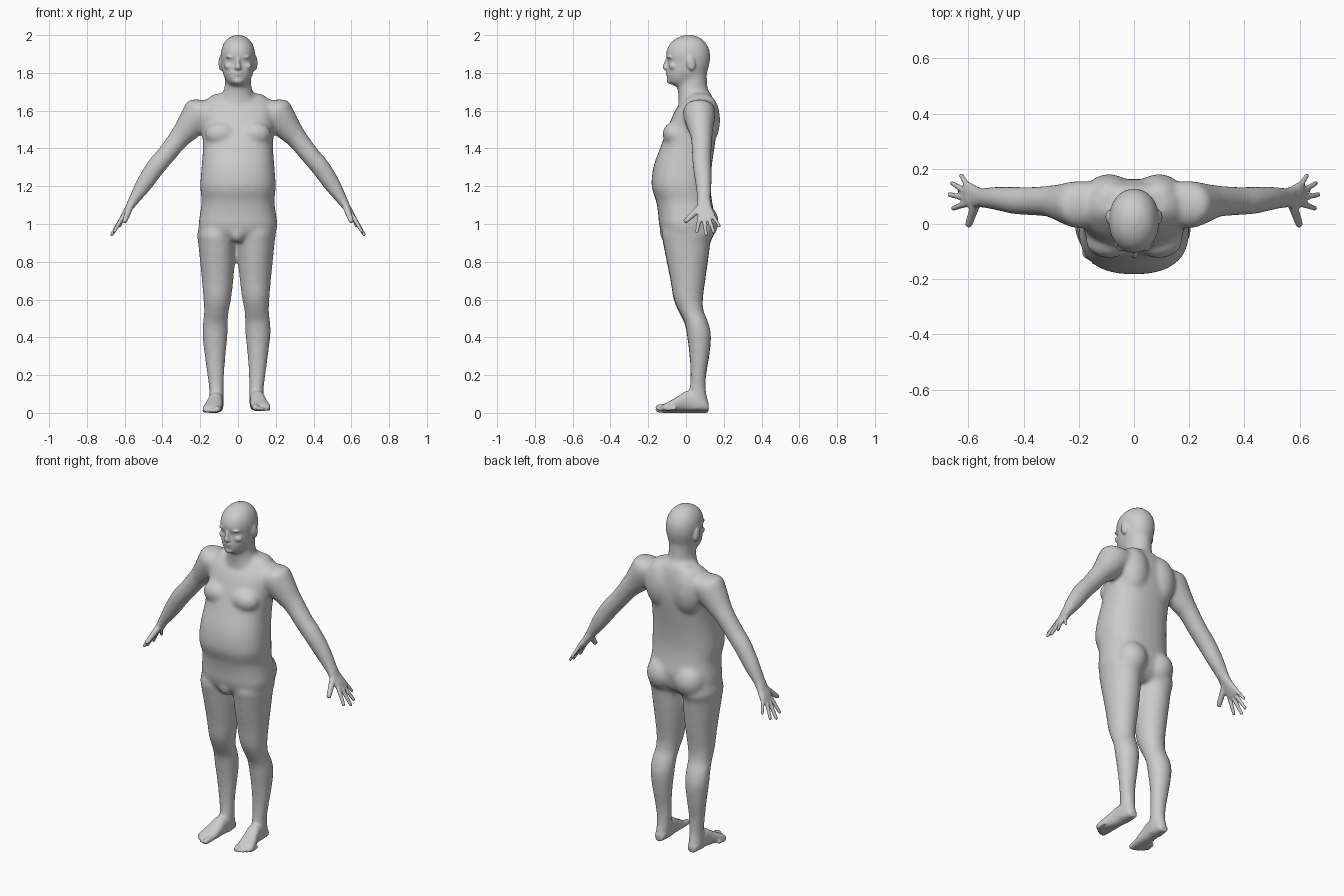
import bpy, bmesh, math
from mathutils import Vector, Matrix

SEG, SUB = 32, 4


def loft(bm, rings, power=2.0):
    """Closed tube through rings (centre, half-axis u, half-axis v), smoothed along its length."""
    R = [[Vector(p) for p in r] for r in rings]
    path = []
    for i in range(len(R) - 1):
        a, b, c, d = R[max(i - 1, 0)], R[i], R[i + 1], R[min(i + 2, len(R) - 1)]
        for s in range(SUB):
            t = s / SUB
            path.append([q + 0.5 * t * ((r - p) + t * (2 * p - 5 * q + 4 * r - w + t * (3 * (q - r) + w - p)))
                         for p, q, r, w in zip(a, b, c, d)])
    path.append(R[-1])
    rows = []
    for c, u, v in path:
        row = []
        for k in range(SEG):
            t = 2 * math.pi * k / SEG
            ct, st = math.cos(t), math.sin(t)
            row.append(bm.verts.new(c + u * math.copysign(abs(ct) ** (2 / power), ct)
                                    + v * math.copysign(abs(st) ** (2 / power), st)))
        rows.append(row)
    faces = [bm.faces.new((p[k], p[(k + 1) % SEG], q[(k + 1) % SEG], q[k]))
             for p, q in zip(rows, rows[1:]) for k in range(SEG)]
    faces += [bm.faces.new(rows[0]), bm.faces.new(rows[-1])]
    bmesh.ops.recalc_face_normals(bm, faces=faces)


def level(z, x, w, yf, yb):
    """Horizontal ring from its half width and front/back limits."""
    return (x, (yf + yb) / 2, z), (w, 0, 0), (0, (yb - yf) / 2, 0)


def blob(bm, c, r, tilt=0.0):
    bmesh.ops.create_uvsphere(bm, u_segments=24, v_segments=16, radius=1, matrix=Matrix.Translation(c)
                              @ Matrix.Rotation(tilt, 4, 'X') @ Matrix.Diagonal((*r, 1)))


def digit(bm, a, b, r0, r1):
    """Tapered finger or toe with a rounded tip."""
    a, b = Vector(a), Vector(b)
    d = (b - a).normalized()
    u = d.cross(Vector((0.3, 0.2, 1))).normalized()
    v = d.cross(u)
    e = b - d * r1
    rings = [(a, r0), (a.lerp(e, 0.5), (r0 + r1) / 2), (e, r1), (e + d * r1 * 0.7, r1 * 0.7), (b, r1 * 0.15)]
    loft(bm, [(p, u * r, v * r) for p, r in rings])


def fused(name, bm, voxel, steps):
    """Merge overlapping parts into one smooth skin."""
    me = bpy.data.meshes.new(name)
    bm.to_mesh(me)
    bm.free()
    ob = bpy.data.objects.new(name, me)
    bpy.context.collection.objects.link(ob)
    m = ob.modifiers.new("fuse", 'REMESH')
    m.mode, m.voxel_size, m.use_smooth_shade = 'VOXEL', voxel, True
    s = ob.modifiers.new("soften", 'SMOOTH')
    s.factor, s.iterations = 0.5, steps
    bpy.context.view_layer.update()
    done = bpy.data.meshes.new_from_object(ob.evaluated_get(bpy.context.evaluated_depsgraph_get()))
    ob.modifiers.clear()
    ob.data = done
    return ob


core = bmesh.new()

# Torso
loft(core, [level(z, 0, w, f, b) for z, w, f, b in [
    (0.91, .13, -.09, .09), (0.95, .195, -.128, .13), (1.0, .208, -.143, .145), (1.05, .202, -.147, .15),
    (1.12, .193, -.158, .138), (1.2, .200, -.182, .13), (1.3, .193, -.173, .136), (1.4, .186, -.138, .15),
    (1.5, .19, -.10, .163), (1.6, .19, -.058, .158), (1.66, .165, -.01, .145), (1.69, .12, .02, .13)]], 2.4)
# Neck and head
loft(core, [level(z, 0, w, f, b) for z, w, f, b in [
    (1.62, .13, -.04, .15), (1.68, .09, -.04, .133), (1.72, .072, -.045, .115), (1.80, .07, -.03, .11)]])
loft(core, [level(z, 0, w, f, b) for z, w, f, b in [
    (1.735, .04, -.08, .03), (1.755, .06, -.096, .07), (1.79, .078, -.103, .105), (1.83, .087, -.099, .12),
    (1.865, .09, -.096, .128), (1.885, .092, -.106, .129), (1.92, .089, -.103, .125), (1.955, .077, -.086, .108),
    (1.982, .055, -.055, .083), (1.997, .027, -.02, .05), (2.003, .006, .01, .025)]], 2.1)
# Groin
blob(core, (-.004, -.095, .955), (.045, .045, .055))

for s in (-1, 1):
    # Chest, shoulder blades and buttocks
    blob(core, (s * .09, -.062, 1.475), (.085, .062, .065), 0.3)
    blob(core, (s * .09, .105, 1.55), (.09, .076, .14))
    blob(core, (s * .09, .08, 1.01), (.092, .093, .10))
    # Arm
    n = Vector((s * .75, 0, .66))
    loft(core, [((s * x, y, z), n * r, (0, h, 0)) for x, y, z, r, h in [
        (.13, .075, 1.62, .055, .07), (.19, .07, 1.595, .092, .086), (.235, .073, 1.545, .082, .078),
        (.275, .078, 1.495, .068, .065), (.315, .083, 1.45, .056, .056), (.38, .083, 1.367, .051, .052),
        (.437, .086, 1.30, .051, .050), (.50, .093, 1.208, .045, .043), (.558, .095, 1.118, .028, .036),
        (.575, .097, 1.09, .024, .038)]])
    # Leg
    loft(core, [level(z + (.01 if s > 0 else 0), s * x - .008, w, f, b) for z, x, w, f, b in [
        (1.06, .10, .08, -.09, .11), (.95, .105, .102, -.127, .145), (.9, .104, .099, -.122, .13),
        (.8, .101, .092, -.103, .117), (.7, .10, .083, -.083, .103), (.6, .102, .073, -.066, .09),
        (.53, .107, .065, -.037, .094), (.47, .112, .067, -.007, .118), (.4, .114, .066, .006, .133),
        (.3, .113, .055, .018, .124), (.2, .110, .045, .023, .108), (.12, .106, .039, .018, .106),
        (.07, .107, .039, 0, .114), (.03, .108, .039, -.02, .125), (.004, .108, .034, -.02, .118)]])

body = fused("body", core, 0.01, 12)

detail = bmesh.new()
detail.from_mesh(body.data)
bpy.data.objects.remove(body)

# Nose, lips and chin
loft(detail, [((0, y, z), (w, 0, 0), (0, d, 0)) for y, z, w, d in [
    (-.092, 1.885, .010, .012), (-.10, 1.86, .010, .014), (-.104, 1.835, .015, .02), (-.102, 1.822, .019, .019),
    (-.098, 1.815, .012, .012)]])
blob(detail, (0, -.094, 1.803), (.026, .014, .006))
blob(detail, (0, -.092, 1.791), (.024, .014, .007))
blob(detail, (0, -.082, 1.758), (.028, .02, .017))

for s in (-1, 1):
    # Brow, eye, cheek and ear
    blob(detail, (s * .035, -.084, 1.884), (.030, .016, .009))
    blob(detail, (s * .034, -.078, 1.864), (.014, .012, .008))
    blob(detail, (s * .045, -.068, 1.835), (.028, .022, .02))
    blob(detail, (s * .092, .026, 1.852), (.011, .023, .040), 0.2)
    # Palm
    n = Vector((s * .88, 0, .42))
    loft(detail, [((s * x, y, z), n * r, (0, h, 0)) for x, y, z, r, h in [
        (.553, .095, 1.125, .027, .034), (.575, .098, 1.088, .021, .039), (.597, .105, 1.055, .018, .046),
        (.614, .107, 1.027, .012, .042)]], 2.4)
    # Fingers and thumb
    for a, b, r in [((.61, .073, 1.038), (.661, .055, .95), .0125), ((.614, .096, 1.032), (.673, .107, .936), .0125),
                    ((.612, .119, 1.036), (.663, .150, .948), .012), ((.602, .138, 1.05), (.63, .181, .983), .0115),
                    ((.572, .078, 1.09), (.602, -.009, 1.008), .0185)]:
        digit(detail, (s * a[0], a[1], a[2]), (s * b[0], b[1], b[2]), r, r * .72)
    # Foot
    up = .01 if s > 0 else 0
    loft(detail, [((s * x - .008, y, h / 2 + up), (w, 0, 0), (0, 0, h / 2)) for y, x, w, h in [
        (.118, .108, .022, .04), (.09, .108, .034, .075), (.04, .109, .038, .105), (0, .112, .039, .105),
        (-.04, .118, .044, .08), (-.08, .126, .049, .056), (-.11, .131, .048, .04), (-.125, .129, .04, .028)]], 2.4)
    # Toes
    for i in range(5):
        x, r = .098 + .0175 * i, .0165 if i == 0 else .0115 - .0006 * i
        y = -.162 + .0035 * i * i * .75 + .002 * i
        digit(detail, (s * x - .008, y + .06, r + .006 + up), (s * (x + .004) - .008, y, r + up), r * 1.1, r * .95)

fused("body", detail, 0.006, 3)
